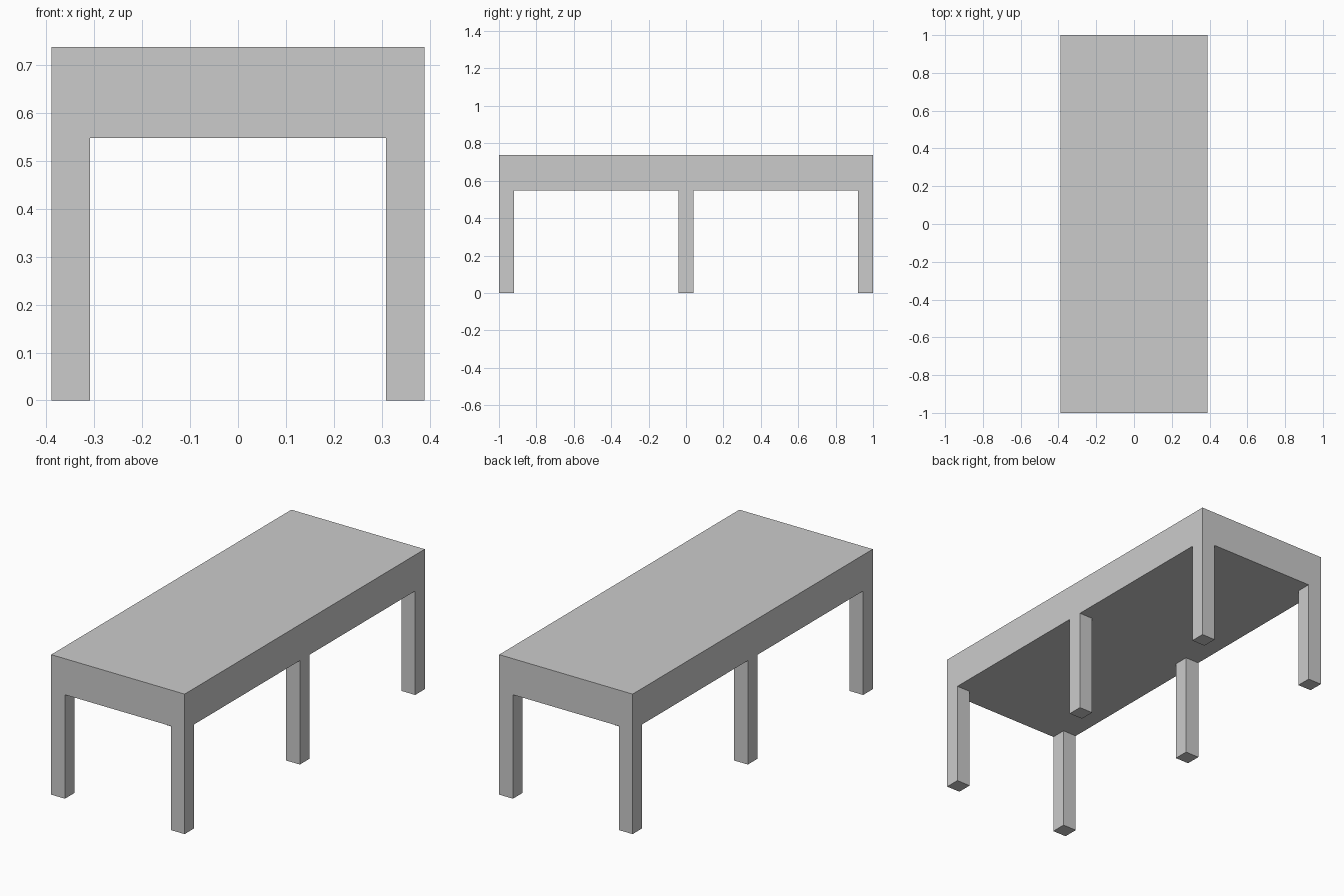
import bpy

if "Cube" in bpy.data.objects:
    bpy.data.objects.remove(bpy.data.objects["Cube"])

HALF_X, HALF_Y = 0.389, 1.0
UNDERSIDE, TOP = 0.548, 0.738
LEG = 0.08


def box(name, center, size):
    bpy.ops.mesh.primitive_cube_add(size=1, location=center)
    obj = bpy.context.object
    obj.name = name
    obj.scale = size
    bpy.ops.object.transform_apply(location=False, rotation=False, scale=True)
    return obj


# Thick solid table top
box("table_top", (0, 0, (UNDERSIDE + TOP) / 2),
    (2 * HALF_X, 2 * HALF_Y, TOP - UNDERSIDE))

# Three pairs of square legs, flush with the outer edges
leg_x = HALF_X - LEG / 2
leg_y = HALF_Y - LEG / 2
for row, y in (("front", -leg_y), ("middle", 0), ("back", leg_y)):
    for side, x in (("left", -leg_x), ("right", leg_x)):
        box(f"{row}_{side}_leg", (x, y, UNDERSIDE / 2), (LEG, LEG, UNDERSIDE))
